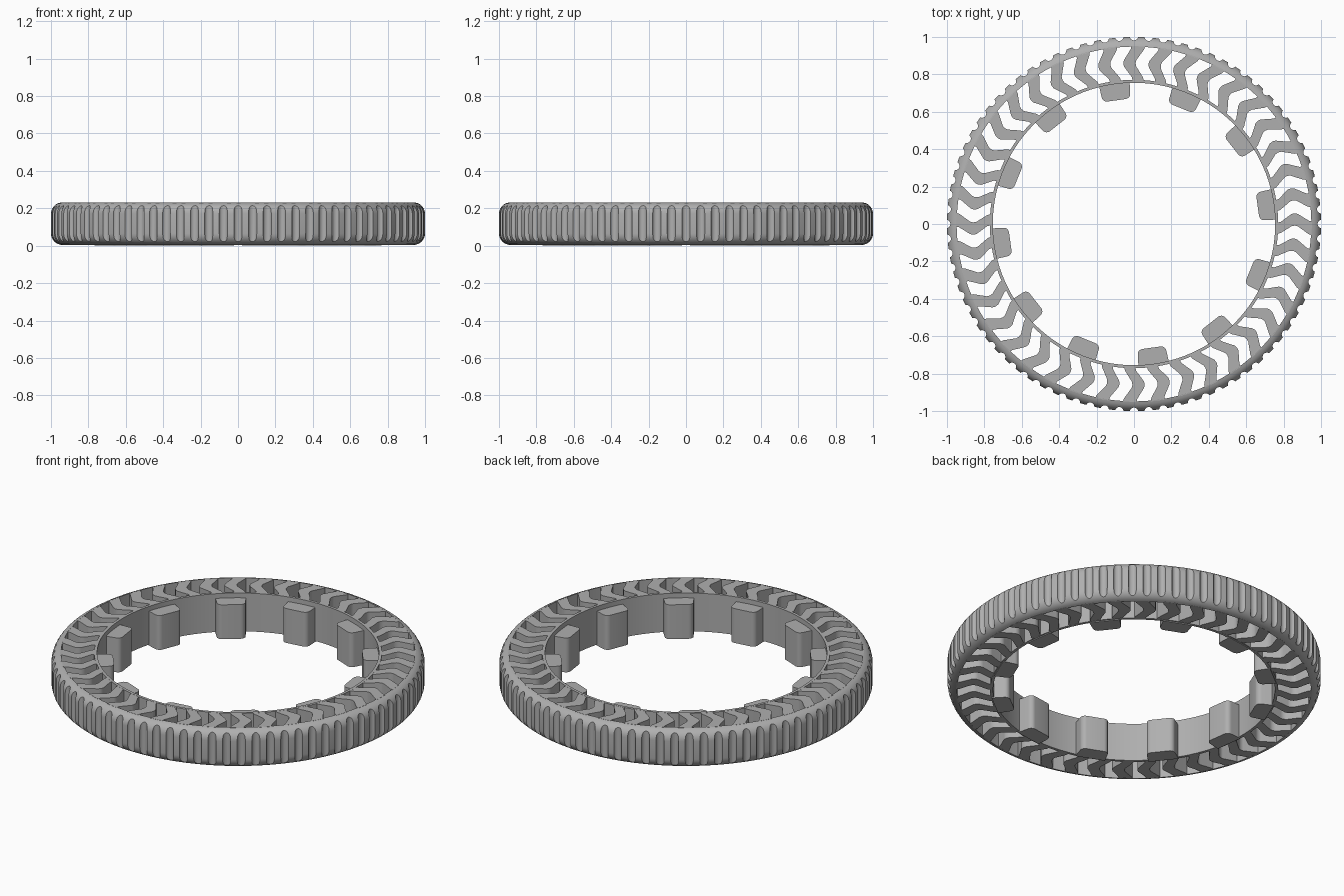
import bpy, bmesh, math
from mathutils import Matrix, Vector

if "Cube" in bpy.data.objects:
    bpy.data.objects.remove(bpy.data.objects["Cube"])

BOTTOM, TOP = 0.005, 0.231
TREADS, SPOKES, LUGS = 80, 40, 12

rubber = bpy.data.materials.new("grey_rubber")
rubber.use_nodes = True
GREY = (0.43, 0.43, 0.43, 1)
rubber.diffuse_color = GREY
shader = next(n for n in rubber.node_tree.nodes if n.type == "BSDF_PRINCIPLED")
shader.inputs["Base Color"].default_value = GREY
shader.inputs["Roughness"].default_value = 0.7


def finish(name, bm):
    bmesh.ops.recalc_face_normals(bm, faces=bm.faces)
    mesh = bpy.data.meshes.new(name)
    bm.to_mesh(mesh)
    bm.free()
    mesh.materials.append(rubber)
    obj = bpy.data.objects.new(name, mesh)
    bpy.context.collection.objects.link(obj)
    return obj


def select(obj):
    bpy.ops.object.select_all(action="DESELECT")
    obj.select_set(True)
    bpy.context.view_layer.objects.active = obj


def smooth(obj):
    select(obj)
    bpy.ops.object.shade_smooth_by_angle(angle=math.radians(30))


def polar(r, a):
    return r * math.cos(a), r * math.sin(a)


def lathe(name, profile, segments):
    """Closed (radius, height) profile turned around z."""
    bm = bmesh.new()
    rings = [[bm.verts.new((*polar(r, math.tau * i / segments), z)) for r, z in profile]
             for i in range(segments)]
    for i, ring in enumerate(rings):
        following = rings[(i + 1) % segments]
        for j in range(len(profile)):
            k = (j + 1) % len(profile)
            bm.faces.new((ring[j], following[j], following[k], ring[k]))
    return finish(name, bm)


def prisms(name, outline, z0, z1, count, phase):
    """Upright prisms of one outline, repeated around z."""
    bm = bmesh.new()
    for i in range(count):
        turn = Matrix.Rotation(phase + math.tau * i / count, 3, "Z")
        low = [bm.verts.new(turn @ Vector((x, y, z0))) for x, y in outline]
        high = [bm.verts.new(turn @ Vector((x, y, z1))) for x, y in outline]
        bm.faces.new(low[::-1])
        bm.faces.new(high)
        for j in range(len(outline)):
            k = (j + 1) % len(outline)
            bm.faces.new((low[j], low[k], high[k], high[j]))
    return finish(name, bm)


# Outer band with rounded shoulders
ROUND, STEPS = 0.06, 8
quarter = [math.pi / 2 * i / STEPS for i in range(STEPS + 1)]
lower = [(1 - ROUND + ROUND * math.sin(a), BOTTOM + ROUND - ROUND * math.cos(a)) for a in quarter]
upper = [(r, BOTTOM + TOP - z) for r, z in reversed(lower)]
INNER = 0.948
# the inner wall starts where the shoulder curve passes it
lower = [(INNER, BOTTOM)] + [p for p in lower if p[0] > INNER]
upper = [p for p in upper if p[0] > INNER] + [(INNER, TOP)]
band = lathe("tread_band", lower + upper, 240)

# Scalloped tread grooves, cut straight through the rounded shoulders
GROOVE = 0.0225
circle = [(1.004 + GROOVE * math.cos(math.tau * i / 18), GROOVE * math.sin(math.tau * i / 18))
          for i in range(18)]
cutter = prisms("groove_cutter", circle, -0.1, 0.35, TREADS, 0)
cutter.hide_render = True
cut = band.modifiers.new("grooves", "BOOLEAN")
cut.operation = "DIFFERENCE"
cut.solver = "EXACT"
cut.object = cutter
select(band)
bpy.ops.object.modifier_apply(modifier=cut.name)
bpy.data.objects.remove(cutter)
smooth(band)

# Thin inner hoop
hoop = lathe("inner_hoop", [(0.755, BOTTOM), (0.771, BOTTOM), (0.771, TOP), (0.755, TOP)], 120)
smooth(hoop)

# Chevron spokes, tips pointing counter-clockwise
HALF, BEND = 0.033, 0.046
centre_line = [(0.765, -0.5), (0.785, -0.4), (0.843, 0.45), (0.86, 0.53),
               (0.877, 0.45), (0.935, -0.4), (0.953, -0.5)]
front_edge = [polar(r, (BEND * t + HALF * r / 0.86) / r) for r, t in centre_line]
back_edge = [polar(r, (BEND * t - HALF * r / 0.86) / r) for r, t in centre_line]
spokes = prisms("chevron_spokes", back_edge + front_edge[::-1], BOTTOM + 0.0005, TOP - 0.0005,
                SPOKES, math.pi / 2)
smooth(spokes)

# Rounded drive lugs inside the hoop
WIDE, REACH, CORNER = 0.083, 0.668, 0.028
corner = [(REACH + CORNER - CORNER * math.sin(a), WIDE - 0.006 - CORNER + CORNER * math.cos(a))
          for a in (math.pi / 2 * i / 6 for i in range(7))]
side = [(0.762, WIDE)] + corner
lugs = prisms("drive_lugs", side + [(x, -y) for x, y in reversed(side)], 0, 0.203,
              LUGS, math.radians(8))
smooth(lugs)
